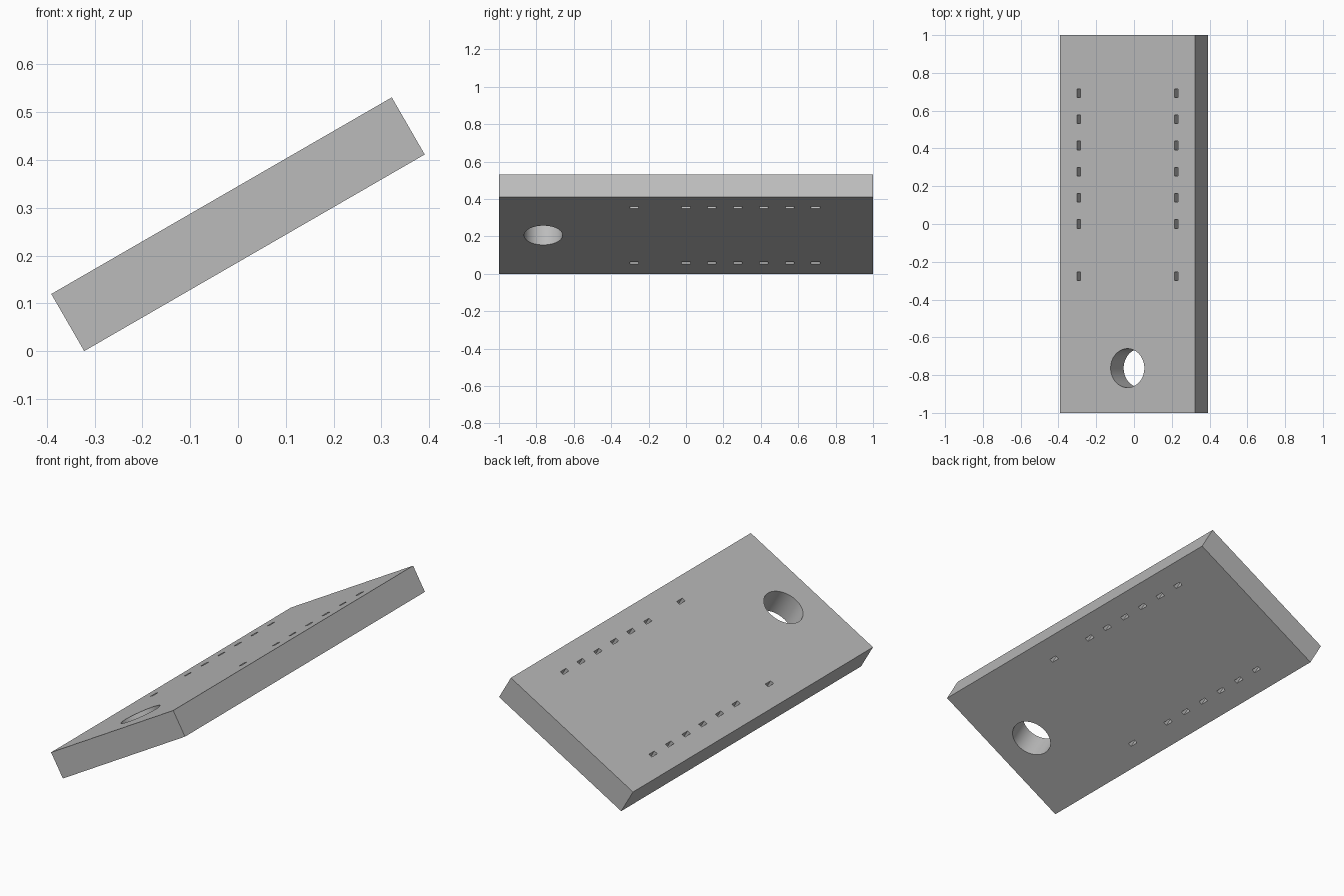
import bpy, bmesh, math
from mathutils import Matrix, Vector

cube = bpy.data.objects.get("Cube")
if cube:
    bpy.data.objects.remove(cube, do_unlink=True)

WIDTH, LENGTH, THICK = 0.823, 2.0, 0.138
TILT = math.radians(30)
HEIGHT = (WIDTH * math.sin(TILT) + THICK * math.cos(TILT)) / 2

grey = bpy.data.materials.new("plain grey")
grey.use_nodes = True
grey.diffuse_color = (0.5, 0.5, 0.5, 1)
grey.node_tree.nodes["Principled BSDF"].inputs["Base Color"].default_value = (0.5, 0.5, 0.5, 1)


def add_box(bm, centre, size):
    matrix = Matrix.Translation(centre) @ Matrix.Diagonal((*size, 1))
    bmesh.ops.create_cube(bm, size=1, matrix=matrix)


def make_object(name, bm):
    mesh = bpy.data.meshes.new(name)
    bm.to_mesh(mesh)
    bm.free()
    mesh.materials.append(grey)
    obj = bpy.data.objects.new(name, mesh)
    bpy.context.collection.objects.link(obj)
    # Everything is laid out flat, then leaned up towards +x
    obj.matrix_world = Matrix.Translation((0, 0, HEIGHT)) @ Matrix.Rotation(-TILT, 4, "Y")
    return obj


# Solid plate
bm = bmesh.new()
add_box(bm, Vector(), (WIDTH, LENGTH, THICK))
plate = make_object("plate", bm)

# Round hole near the front end, and two matching rows of narrow slots
bm = bmesh.new()
bmesh.ops.create_cone(bm, cap_ends=True, segments=64, radius1=0.103, radius2=0.103,
                      depth=THICK * 2, matrix=Matrix.Translation((0, -0.763, 0)))
for side in (-1, 1):
    for step in (-2, 0, 1, 2, 3, 4, 5):
        add_box(bm, (side * 0.298, step * 0.1385, 0), (0.02, 0.046, THICK * 2))
cutter = make_object("hole_cutter", bm)
cutter.hide_render = True

# Cut the openings right through, then drop the helper
cut = plate.modifiers.new("openings", "BOOLEAN")
cut.operation = "DIFFERENCE"
cut.solver = "EXACT"
cut.object = cutter
bpy.ops.object.select_all(action="DESELECT")
plate.select_set(True)
bpy.context.view_layer.objects.active = plate
bpy.ops.object.modifier_apply(modifier=cut.name)
bpy.data.objects.remove(cutter, do_unlink=True)

# Smooth hole wall with crisp edges
bpy.ops.object.shade_smooth_by_angle(angle=math.radians(30))
